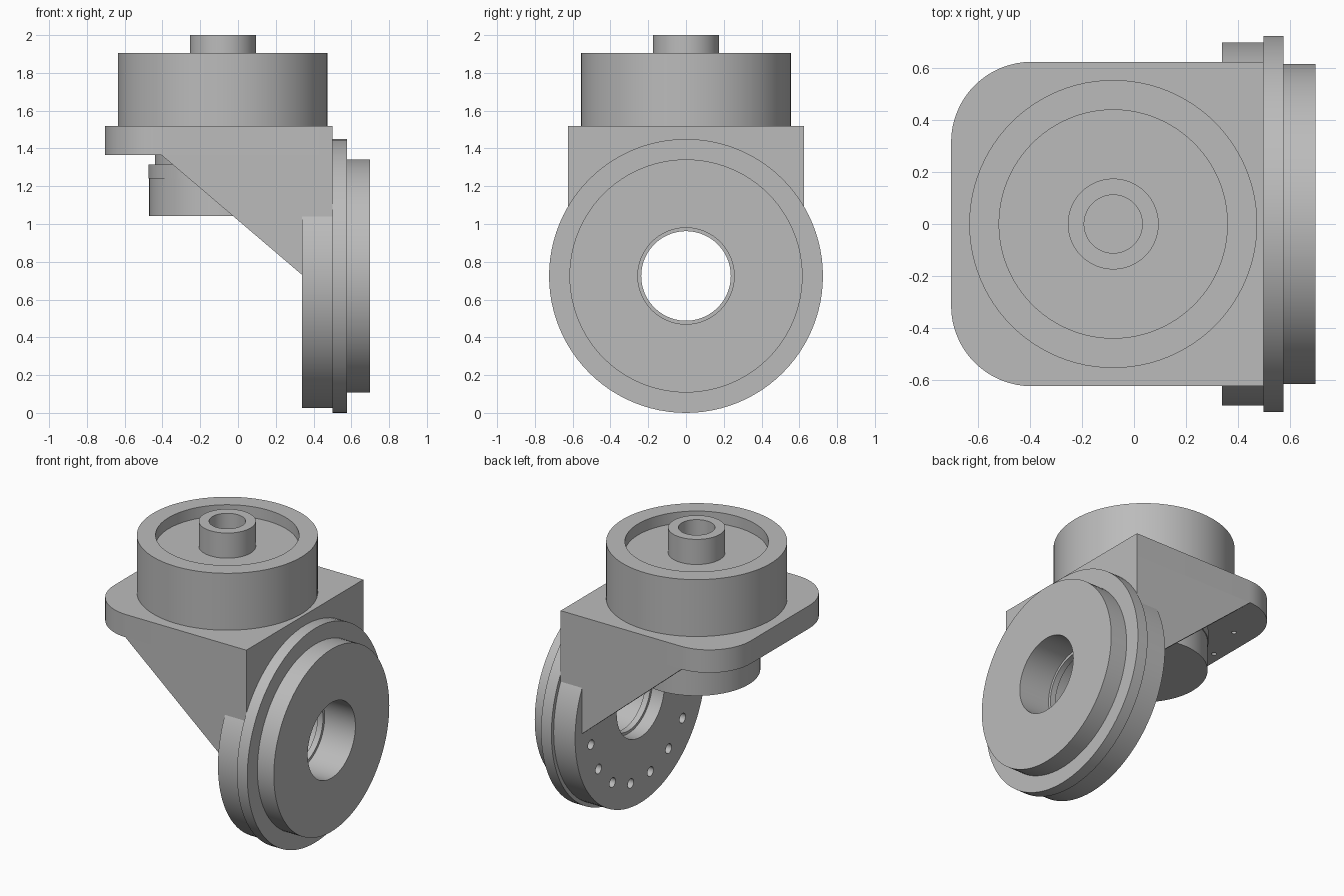
import bpy, bmesh, math
from mathutils import Matrix, Vector

cube = bpy.data.objects.get("Cube")
if cube:
    bpy.data.objects.remove(cube, do_unlink=True)

grey = bpy.data.materials.new("plain_grey")
grey.use_nodes = True
colour = (0.5, 0.5, 0.5, 1)
grey.diffuse_color = colour
grey.node_tree.nodes["Principled BSDF"].inputs["Base Color"].default_value = colour

TOP_X, WHEEL_Z = -0.08, 0.725
SIDES = 96
TO_X = Matrix.Translation((0, 0, WHEEL_Z)) @ Matrix.Rotation(math.pi / 2, 4, "Y")
TO_TOP = Matrix.Translation((TOP_X, 0, 0))


def finish(name, bm):
    bmesh.ops.recalc_face_normals(bm, faces=bm.faces)
    mesh = bpy.data.meshes.new(name)
    bm.to_mesh(mesh)
    bm.free()
    obj = bpy.data.objects.new(name, mesh)
    bpy.context.collection.objects.link(obj)
    mesh.materials.append(grey)
    return obj


def smooth(obj):
    bpy.ops.object.select_all(action="DESELECT")
    obj.select_set(True)
    bpy.context.view_layer.objects.active = obj
    bpy.ops.object.shade_smooth_by_angle(angle=math.radians(30))


def lathe(name, profile, matrix, closed=False):
    """Spin (radius, height) points about z, then place the part."""
    bm = bmesh.new()
    verts = [bm.verts.new((r, 0, h)) for r, h in profile]
    pairs = list(zip(verts, verts[1:])) + ([(verts[-1], verts[0])] if closed else [])
    edges = [bm.edges.new(p) for p in pairs]
    bmesh.ops.spin(bm, geom=verts + edges, axis=(0, 0, 1), cent=(0, 0, 0),
                   angle=math.tau, steps=SIDES, use_duplicate=False)
    bmesh.ops.remove_doubles(bm, verts=bm.verts, dist=0.0001)
    bmesh.ops.transform(bm, matrix=matrix, verts=bm.verts)
    return finish(name, bm)


def prism(name, points, depth):
    """Extrude a flat outline of 3D points along a vector."""
    bm = bmesh.new()
    face = bm.faces.new([bm.verts.new(p) for p in points])
    made = bmesh.ops.extrude_face_region(bm, geom=[face])["geom"]
    bmesh.ops.translate(bm, vec=Vector(depth),
                        verts=[v for v in made if isinstance(v, bmesh.types.BMVert)])
    return finish(name, bm)


def drill(obj, matrices, radius, depth):
    """Cut blind holes, each centred on the surface by its matrix."""
    bm = bmesh.new()
    for m in matrices:
        bmesh.ops.create_cone(bm, cap_ends=True, segments=20, radius1=radius,
                              radius2=radius, depth=2 * depth, matrix=m)
    cutter = finish("hole_cutter", bm)
    cutter.hide_render = True
    mod = obj.modifiers.new("holes", "BOOLEAN")
    mod.operation, mod.solver, mod.object = "DIFFERENCE", "EXACT", cutter
    bpy.context.view_layer.objects.active = obj
    bpy.ops.object.modifier_apply(modifier=mod.name)
    bpy.data.objects.remove(cutter, do_unlink=True)


# Stepped disc with a lipped through bore, lying along x
disc = lathe("side_disc", [
    (0.255, 0.34), (0.70, 0.34), (0.70, 0.5), (0.725, 0.5), (0.725, 0.577),
    (0.617, 0.577), (0.617, 0.70), (0.255, 0.70), (0.255, 0.47),
    (0.237, 0.47), (0.237, 0.43), (0.255, 0.43)], TO_X, closed=True)
ring = []
for i in range(16):
    a = math.tau * (i + 0.5) / 16
    ring.append(Matrix.Translation((0.34, 0.54 * math.sin(a), WHEEL_Z + 0.54 * math.cos(a)))
                @ Matrix.Rotation(math.pi / 2, 4, "Y"))
drill(disc, ring, 0.032, 0.08)
smooth(disc)

# Top housing: recessed drum with a hollow centre post
smooth(lathe("top_drum", [
    (0, 1.52), (0.555, 1.52), (0.555, 1.905), (0.44, 1.905), (0.44, 1.83),
    (0.175, 1.83), (0.175, 2.0), (0.112, 2.0), (0.112, 1.6), (0, 1.6)], TO_TOP))

# Mounting plate, rounded at the far corners
outline = [(0.5, -0.625, 1.365), (0.5, 0.625, 1.365)]
for side, start in ((1, 90), (-1, 180)):
    for i in range(17):
        a = math.radians(start + 90 * i / 16)
        outline.append((-0.395 + 0.31 * math.cos(a),
                        side * 0.315 + 0.31 * math.sin(a), 1.365))
plate = prism("mounting_plate", outline, (0, 0, 0.155))
screws = []
for degrees in range(120, 241, 30):
    a = math.radians(degrees)
    screws.append(Matrix.Translation((TOP_X + 0.56 * math.cos(a), 0.56 * math.sin(a), 1.365)))
drill(plate, screws, 0.015, 0.06)
smooth(plate)

# Triangular side walls joining plate and disc
WALL = 0.09
for name, y in (("right_gusset", -0.625), ("left_gusset", 0.625 - WALL)):
    prism(name, [(-0.405, y, 1.365), (0.34, y, 0.73), (0.5, y, 0.73), (0.5, y, 1.365)],
          (0, WALL, 0))

# Upright web between the walls, above the bore
inner = 0.625 - WALL
prism("end_web", [(0.34, -inner, 1.0), (0.5, -inner, 1.0), (0.5, -inner, 1.365),
                  (0.34, -inner, 1.365)], (0, 2 * inner, 0))

# Stepped boss under the plate
smooth(lathe("lower_boss", [
    (0, 1.042), (0.39, 1.042), (0.39, 1.24), (0.395, 1.24), (0.395, 1.315),
    (0.36, 1.315), (0.36, 1.365), (0, 1.365)], TO_TOP))
